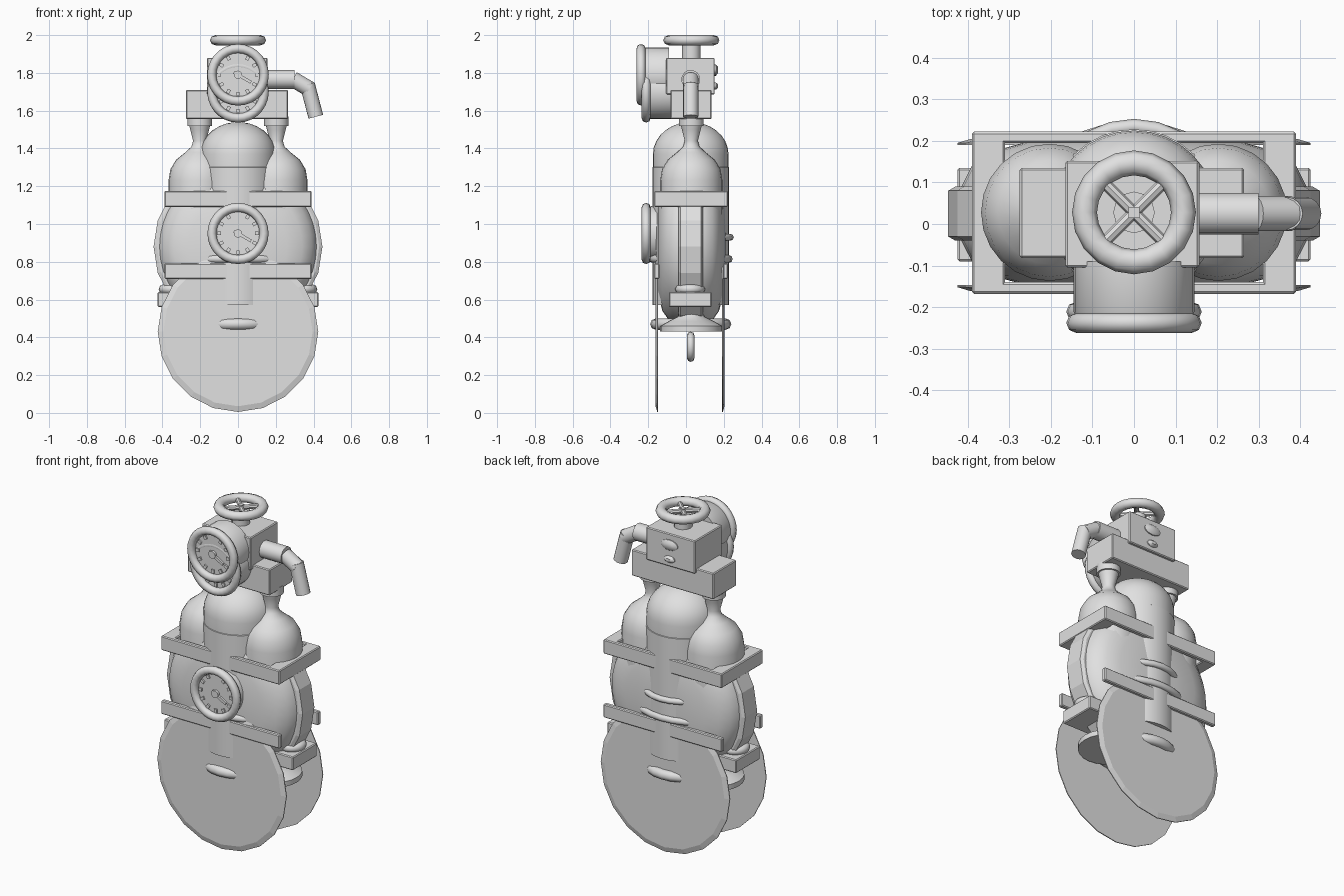
import bpy, bmesh, math
from mathutils import Matrix, Vector

if "Cube" in bpy.data.objects:
    bpy.data.objects.remove(bpy.data.objects["Cube"])

metal = bpy.data.materials.new("light_grey_metal")
metal.diffuse_color = (0.75, 0.75, 0.75, 1)
metal.use_nodes = True
metal.node_tree.nodes["Principled BSDF"].inputs["Base Color"].default_value = metal.diffuse_color
CY = 0.025                                   # depth centre of the tanks
TO_FRONT = Matrix.Rotation(math.pi / 2, 4, 'X')   # local z -> -y


def finish(name, bm, angle=40, matrix=None):
    if matrix:
        bm.transform(matrix)
    bmesh.ops.recalc_face_normals(bm, faces=bm.faces)
    me = bpy.data.meshes.new(name)
    bm.to_mesh(me)
    bm.free()
    ob = bpy.data.objects.new(name, me)
    bpy.context.collection.objects.link(ob)
    me.materials.append(metal)
    if angle:
        bpy.ops.object.select_all(action='DESELECT')
        ob.select_set(True)
        bpy.context.view_layer.objects.active = ob
        bpy.ops.object.shade_smooth_by_angle(angle=math.radians(angle))
    return ob


def lathe(name, profile, loc, rot=Matrix(), segs=24, angle=40):
    """Turn (radius, height) points round local z and cap both ends."""
    bm = bmesh.new()
    rings = []
    for r, h in profile:
        rings.append([bm.verts.new((r * math.cos(t), r * math.sin(t), h))
                      for t in (2 * math.pi * i / segs for i in range(segs))])
    for a, b in zip(rings, rings[1:]):
        for i in range(segs):
            j = (i + 1) % segs
            bm.faces.new((a[i], a[j], b[j], b[i]))
    bm.faces.new(rings[0])
    bm.faces.new(rings[-1])
    return finish(name, bm, angle, Matrix.Translation(loc) @ rot)


def ring(name, R, r, loc, rot=Matrix(), scale=(1, 1, 1), segs=24, tube=8):
    bm = bmesh.new()
    loops = []
    for i in range(segs):
        t = 2 * math.pi * i / segs
        loops.append([bm.verts.new(((R + r * math.cos(p)) * math.cos(t),
                                    (R + r * math.cos(p)) * math.sin(t), r * math.sin(p)))
                      for p in (2 * math.pi * k / tube for k in range(tube))])
    for i in range(segs):
        a, b = loops[i], loops[(i + 1) % segs]
        for k in range(tube):
            m = (k + 1) % tube
            bm.faces.new((a[k], b[k], b[m], a[m]))
    return finish(name, bm, 60, Matrix.Translation(loc) @ rot @ Matrix.Diagonal((*scale, 1)))


def box(name, x, y, z, bevel=0.005, matrix=None):
    bm = bmesh.new()
    bmesh.ops.create_cube(bm, size=1)
    size = [b - a for a, b in (x, y, z)]
    mid = [(a + b) / 2 for a, b in (x, y, z)]
    bm.transform(Matrix.Translation(mid) @ Matrix.Diagonal((*size, 1)))
    if bevel:
        bmesh.ops.bevel(bm, geom=bm.edges[:], offset=bevel, segments=1, affect='EDGES')
    return finish(name, bm, 0, matrix)


def rod(name, a, b, r, segs=12):
    a, b = Vector(a), Vector(b)
    rot = (b - a).to_track_quat('Z', 'Y').to_matrix().to_4x4()
    return lathe(name, [(r, 0), (r, (b - a).length)], a, rot, segs)


def gauge(name, z, y_front, y_back, R):
    """Round dial with rim, recessed face, tick marks and a needle."""
    depth = y_back - y_front
    lathe(name + "_case", [(R - 0.018, -depth), (R - 0.018, -0.05), (R - 0.03, -0.03)],
          (0, y_front, z), TO_FRONT, 28)
    ring(name + "_rim", R - 0.024, 0.024, (0, y_front + 0.024, z), TO_FRONT, segs=28)
    face = y_front + 0.03
    for i in range(12):
        a = 2 * math.pi * i / 12
        if abs(a - math.pi * 1.5) < 0.1:
            continue
        m = Matrix.Translation((0, face, z)) @ Matrix.Rotation(a, 4, 'Y')
        box(name + "_tick", (0.09, 0.112), (-0.008, 0.004), (-0.009, 0.009), 0, m)
    m = Matrix.Translation((0, face, z)) @ Matrix.Rotation(math.radians(30), 4, 'Y')
    box(name + "_needle", (-0.025, 0.08), (-0.012, 0), (-0.008, 0.008), 0, m)
    lathe(name + "_hub", [(0.022, -0.005), (0.022, 0.015)], (0, face, z), TO_FRONT, 12)


# main drum, flattened front to back, with a faceted belt
half = [(0.12, 0.185), (0.26, 0.172), (0.34, 0.15), (0.39, 0.115), (0.418, 0.06), (0.425, 0.0)]
lathe("main_drum", [(r, -h) for r, h in half] + [(r, h) for r, h in half[-2::-1]],
      (0, CY, 0.88), TO_FRONT, 40, 60)
lathe("drum_belt", [(0.43, -0.065), (0.447, -0.055), (0.447, 0.055), (0.43, 0.065)],
      (0, CY, 0.88), TO_FRONT, 20, 0)

# large thin round plates at front and back
for name, y, s in (("front_plate", -0.152, 1), ("back_plate", 0.195, -1)):
    lathe(name, [(0.425, -0.005), (0.425, 0), (0.395, 0.009)],
          (0, y, 0.43), Matrix.Rotation(s * math.pi / 2, 4, 'X'), 20, 0)

# centre tank with domed top
dome = [(0.2 * math.cos(t), 1.37 + 0.17 * math.sin(t))
        for t in (math.radians(a) for a in range(0, 90, 12))]
lathe("centre_tank", [(0.203, 0.57), (0.203, 1.3), (0.2, 1.302)] + dome + [(0.02, 1.54)],
      (0, CY, 0), segs=32)
ring("centre_foot", 0.185, 0.03, (0, CY, 0.47))
ring("hanging_hook", 0.06, 0.02, (0, CY, 0.35), TO_FRONT)
ring("wide_strap", 0.25, 0.02, (0, CY, 0.815), scale=(1.07, 0.82, 1))
ring("narrow_strap", 0.21, 0.018, (0, CY, 0.93))

# side bottles, valve blocks and collars
bottle = [(0.165, 0.43), (0.165, 0.46), (0.12, 0.485), (0.07, 0.51), (0.05, 0.55), (0.09, 0.62),
          (0.15, 0.68), (0.165, 0.75), (0.165, 1.23), (0.155, 1.29), (0.125, 1.34), (0.075, 1.38),
          (0.043, 1.41), (0.035, 1.44), (0.05, 1.5), (0.055, 1.52)]
for side, s in (("right", 1), ("left", -1)):
    lathe(side + "_bottle", bottle, (s * 0.203, 0.028, 0), angle=55)
    lathe(side + "_collar", [(0.065, 1.52), (0.065, 1.57)], (s * 0.203, 0.028, 0))
    box(side + "_valve_block", sorted((s * 0.24, s * 0.425)), (-0.09, 0.135), (0.56, 0.64))
    ring(side + "_valve_ring", 0.055, 0.025, (s * 0.34, 0.022, 0.655))
    # upper frame sides
    box(side + "_frame_bar", sorted((s * 0.31, s * 0.39)), (-0.165, 0.22), (1.09, 1.175))

# front and back clamp bars
for level, z in (("upper", (1.09, 1.175)), ("lower", (0.71, 0.79))):
    box(level + "_front_bar", (-0.39, 0.39), (-0.168, -0.14), z)
    box(level + "_back_bar", (-0.39, 0.39), (0.195, 0.222), z)

# manifold and valve housing
box("manifold", (-0.275, 0.265), (-0.082, 0.135), (1.555, 1.71))
box("valve_housing", (-0.165, 0.157), (-0.105, 0.152), (1.685, 1.88))
for z, w in ((1.815, 0.055), (1.73, 0.035)):
    lathe("back_button", [(w, 0), (w, 0.008), (w * 0.5, 0.02)], (0, 0.15, z),
          Matrix.Diagonal((1, 1, 0.55, 1)) @ Matrix.Rotation(-math.pi / 2, 4, 'X'), 16)

# handwheel
WY = 0.028
lathe("handwheel_stem", [(0.05, 1.87), (0.05, 1.955)], (0, WY, 0), segs=12)
ring("handwheel_rim", 0.119, 0.03, (0, WY, 1.973), scale=(1, 1, 0.9), segs=20)
for a in (45, 135):
    d = Vector((math.cos(math.radians(a)), math.sin(math.radians(a)), 0)) * 0.11
    c = Vector((0, WY, 1.97))
    rod("handwheel_spoke", c - d, c + d, 0.014, 8)
box("handwheel_hub", (-0.013, 0.013), (WY - 0.013, WY + 0.013), (1.95, 1.988), 0,
    )

# spout
rod("spout_pipe", (0.14, 0.025, 1.765), (0.3, 0.025, 1.765), 0.05, 16)
rod("spout_elbow", (0.29, 0.025, 1.767), (0.378, 0.025, 1.715), 0.042, 16)
rod("spout_nozzle", (0.367, 0.025, 1.74), (0.412, 0.025, 1.568), 0.04, 16)

# pressure gauges
gauge("top_gauge", 1.79, -0.262, -0.09, 0.163)
gauge("manifold_gauge", 1.70, -0.235, -0.07, 0.163)
gauge("tank_gauge", 0.95, -0.235, -0.1, 0.162)
